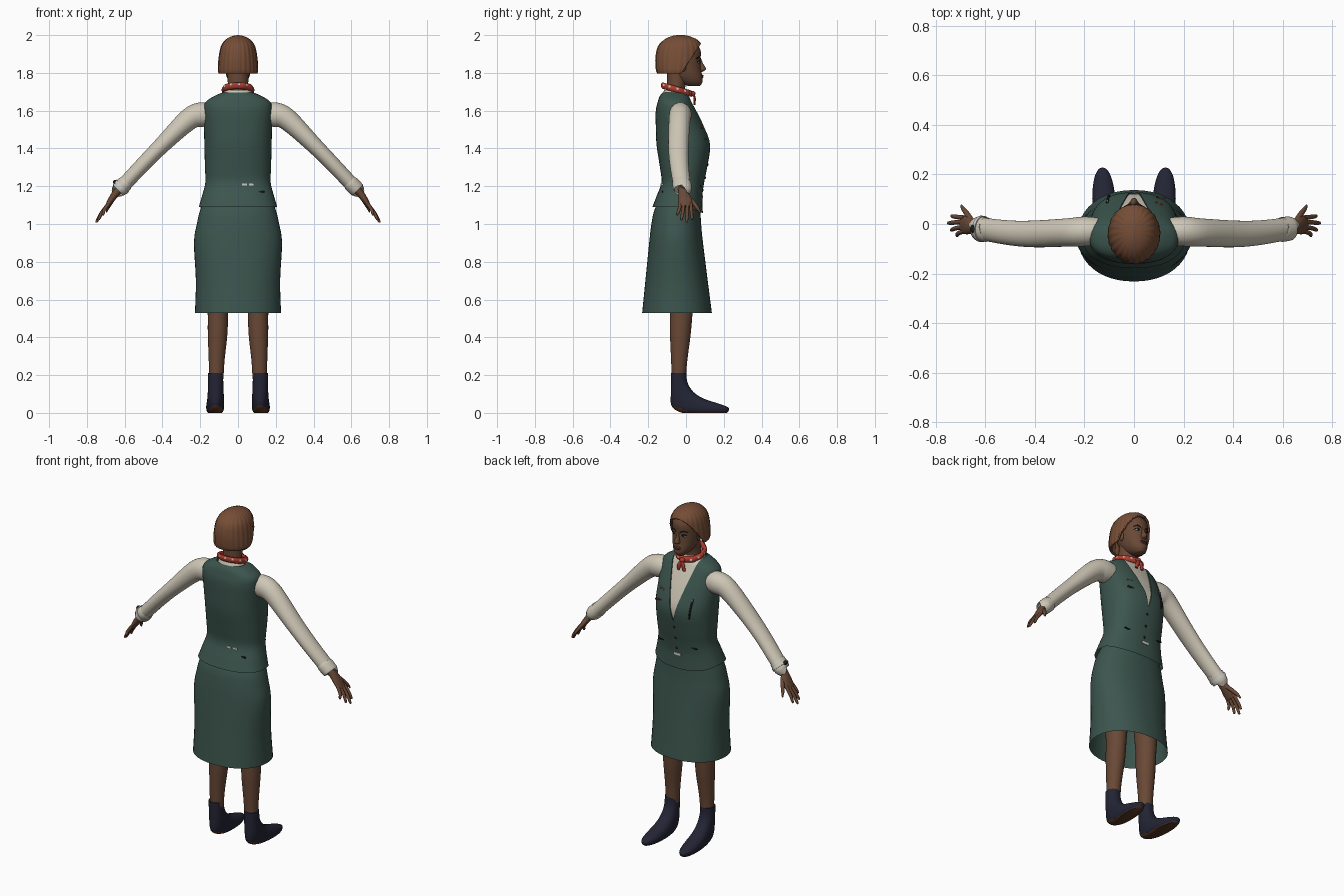
import bpy, bmesh, math
from mathutils import Vector, Matrix
from mathutils.bvhtree import BVHTree

cube = bpy.data.objects.get("Cube")
if cube:
    bpy.data.objects.remove(cube, do_unlink=True)


def material(name, r, g, b):
    m = bpy.data.materials.new(name)
    m.use_nodes = True
    m.diffuse_color = (r, g, b, 1)
    bsdf = m.node_tree.nodes["Principled BSDF"]
    bsdf.inputs["Base Color"].default_value = (r, g, b, 1)
    bsdf.inputs["Roughness"].default_value = 0.8
    return m


GREEN = material("dark green cloth", .045, .09, .075)
CREAM = material("cream cloth", .62, .57, .47)
SKIN = material("brown skin", .14, .065, .036)
HAIR = material("auburn hair", .18, .075, .037)
RED = material("red scarf", .42, .045, .028)
NAVY = material("navy leather", .017, .018, .035)
SOLE = material("brown sole", .09, .035, .017)
BLACK = material("black", .012, .012, .012)
SILVER = material("silver", .6, .6, .58)
LIP = material("lip", .16, .045, .035)


def add(name, bm, mat, mirror=False):
    me = bpy.data.meshes.new(name)
    bm.to_mesh(me)
    bm.free()
    ob = bpy.data.objects.new(name, me)
    bpy.context.collection.objects.link(ob)
    me.materials.append(mat)
    bpy.ops.object.select_all(action="DESELECT")
    ob.select_set(True)
    bpy.context.view_layer.objects.active = ob
    bpy.ops.object.shade_smooth_by_angle(angle=math.radians(50))
    if mirror:
        ob.modifiers.new("mirror", "MIRROR").use_clip = False
    return ob


def spline(rows, k=4):
    """Smooth rows of numbers with a Catmull-Rom curve."""
    out = []
    last = len(rows) - 1
    for i in range(last):
        a, b, c, d = rows[max(i - 1, 0)], rows[i], rows[i + 1], rows[min(i + 2, last)]
        for s in range(k):
            t = s / k
            out.append([q + t / 2 * (r - p + t * (2 * p - 5 * q + 4 * r - w + t * (3 * (q - r) + w - p)))
                        for p, q, r, w in zip(a, b, c, d)])
    return out + [list(rows[-1])]


def skin_rings(rings, caps=True):
    bm = bmesh.new()
    vs = [[bm.verts.new(p) for p in ring] for ring in rings]
    n = len(vs[0])
    for a, b in zip(vs, vs[1:]):
        for j in range(n):
            k = (j + 1) % n
            bm.faces.new((a[j], a[k], b[k], b[j]))
    if caps:
        bm.faces.new(vs[0][::-1])
        bm.faces.new(vs[-1])
    return bm


def power(v, e):
    return math.copysign(abs(v) ** (2 / e), v)


def body(rows, cx=0, e=2, n=48, caps=True, ripple=0):
    """Stack of level rings; rows are height, back, front, half width."""
    rings = []
    for z, back, front, rx in spline(rows):
        ring = []
        for j in range(n):
            a = math.tau * j / n
            f = 1 + ripple * math.sin(a * 24)
            ring.append((cx + rx * f * power(math.cos(a), e),
                         (back + front) / 2 + (front - back) / 2 * f * power(math.sin(a), e), z))
        rings.append(ring)
    return skin_rings(rings, caps)


def tube(rows, n=20, k=4):
    """Oval tube along a path; rows are x, y, z, thickness, breadth."""
    rows = spline(rows, k)
    rings = []
    for i, r in enumerate(rows):
        p = Vector(r[:3])
        t = (Vector(rows[min(i + 1, len(rows) - 1)][:3]) - Vector(rows[max(i - 1, 0)][:3])).normalized()
        v = Vector((0, 1, 0)) if abs(t.y) < .9 else Vector((0, 0, 1))
        u = v.cross(t).normalized()
        v = t.cross(u)
        rings.append([p + u * r[3] * math.cos(math.tau * j / n) + v * r[4] * math.sin(math.tau * j / n)
                      for j in range(n)])
    return skin_rings(rings)


def blob(name, loc, size, mat, mirror=False, box=False):
    bm = bmesh.new()
    m = Matrix.Translation(loc) @ Matrix.Diagonal((*size, 1))
    if box:
        bmesh.ops.create_cube(bm, size=2, matrix=m)
    else:
        bmesh.ops.create_uvsphere(bm, u_segments=20, v_segments=12, radius=1, matrix=m)
    return add(name, bm, mat, mirror)


def paint(ob, mat, rule):
    ob.data.materials.append(mat)
    for p in ob.data.polygons:
        if rule(p.center):
            p.material_index = len(ob.data.materials) - 1


# Skirt, open at the hem
add("skirt", body([(.53, -.232, .137, .228), (.7, -.215, .115, .223), (.9, -.195, .09, .233),
                   (1.0, -.183, .08, .218), (1.08, -.165, .076, .198), (1.18, -.11, .07, .155)],
                  e=2.15, caps=False), GREEN)

# Vest with a pointed front hem and a sunken V of shirt
bm = body([(1.09, -.178, .089, .208), (1.15, -.155, .087, .19), (1.22, -.13, .096, .173),
           (1.3, -.138, .112, .175), (1.42, -.156, .128, .178), (1.52, -.16, .095, .18),
           (1.6, -.16, .058, .181), (1.645, -.15, .035, .172), (1.675, -.14, .022, .13),
           (1.695, -.125, .006, .085)], e=2.3, caps=False)
for v in bm.verts:
    if v.co.z < 1.13 and v.co.y > 0:
        v.co.z -= (1.13 - v.co.z) * v.co.y * 9
V_LOW, V_SLOPE = 1.355, .25
for s in (-1, 1):
    bmesh.ops.bisect_plane(bm, geom=bm.verts[:] + bm.edges[:] + bm.faces[:], dist=1e-5,
                           plane_co=(0, 0, V_LOW), plane_no=(s, 0, -V_SLOPE))


def in_opening(c):
    return c.y > -.04 and c.z > V_LOW and abs(c.x) < V_SLOPE * (c.z - V_LOW)


opening = [f for f in bm.faces if in_opening(f.calc_center_median())]
new = bmesh.ops.extrude_face_region(bm, geom=opening)["geom"]
bmesh.ops.delete(bm, geom=[f for f in opening if f.is_valid], context="FACES")
for f in [g for g in new if isinstance(g, bmesh.types.BMFace)]:
    f.material_index = 1
bmesh.ops.translate(bm, verts=[g for g in new if isinstance(g, bmesh.types.BMVert)], vec=(0, -.006, 0))
vest = add("vest", bm, GREEN)
vest.data.materials.append(CREAM)
tree = BVHTree.FromPolygons([v.co for v in vest.data.vertices], [p.vertices for p in vest.data.polygons])


def on_vest(x, z, side=1):
    return tree.ray_cast(Vector((x, side, z)), Vector((0, -side, 0)))[0]


# Vest fittings
for i, z in enumerate((1.315, 1.245, 1.18)):
    blob(f"vest_button_{i + 1}", on_vest(0, z), (.007, .004, .007), BLACK)
blob("front_buckle", on_vest(-.005, 1.145), (.022, .004, .007), SILVER, box=True)
blob("pocket_trim", on_vest(.1, 1.45), (.03, .004, .004), SOLE, box=True)
for x in (.09, .11):
    blob("lapel_pin", on_vest(x, 1.51), (.006, .004, .006), RED)
for s in (-1, 1):
    blob("lower_pocket", on_vest(s * .1, 1.2), (.03, .003, .003), BLACK, box=True)
pen = [on_vest(-.1 - .008 * t, 1.39 + .11 * t) for t in (0, .5, 1)]
add("pen", tube([(p.x, p.y + .004, p.z, .005, .005) for p in pen], n=10), BLACK)
blob("pen_clip", pen[2] + Vector((0, .01, -.015)), (.003, .003, .018), SILVER, box=True)
for x in (.035, .07):
    blob("back_buckle", on_vest(x, 1.21, -1), (.013, .004, .005), SILVER, box=True)
blob("back_strap", on_vest(.12, 1.17, -1), (.02, .003, .004), BLACK, box=True)

# Collar, neck and scarf
add("collar", body([(1.66, -.125, .02, .088), (1.69, -.122, .012, .08), (1.71, -.115, .0, .07)], caps=False), CREAM)
add("neck", body([(1.66, -.11, .0, .06), (1.72, -.1, -.005, .054), (1.8, -.1, .02, .056)]), SKIN)
ring = bmesh.new()
for i in range(48):
    for j in range(10):
        a, b = math.tau * i / 48, math.tau * j / 10
        r = .074 + .012 * math.cos(b) + .002 * math.sin(a * 9)
        y = r * math.sin(a) * .98
        ring.verts.new((r * math.cos(a), y - .05, 1.712 - .28 * y + .018 * math.sin(b)))
ring.verts.ensure_lookup_table()
for i in range(48):
    for j in range(10):
        k, m = (i + 1) % 48, (j + 1) % 10
        f = ring.faces.new([ring.verts[q] for q in (i * 10 + j, k * 10 + j, k * 10 + m, i * 10 + m)])
        f.material_index = int(i % 4 == 0 and j == 0)
scarf = add("scarf", ring, RED)
scarf.data.materials.append(CREAM)
blob("scarf_knot", (0, .036, 1.69), (.016, .014, .014), RED)
for s in (-1, 1):
    add("scarf_tail", tube([(0, .038, 1.69, .006, .006), (s * .012, .046, 1.665, .012, .006),
                            (s * .02, .045, 1.632, .009, .005)], n=10), RED)

# Head and face
add("head", body([(1.73, .015, .072, .022), (1.75, -.04, .087, .044), (1.78, -.07, .086, .06),
                  (1.82, -.1, .08, .07), (1.87, -.12, .077, .077), (1.92, -.12, .077, .077),
                  (1.96, -.1, .05, .062), (1.985, -.06, .01, .03)], e=2.1), SKIN)
add("nose", body([(1.806, .06, .086, .012), (1.815, .06, .103, .017), (1.828, .06, .104, .014),
                  (1.85, .06, .09, .009), (1.875, .06, .08, .008)], n=16), SKIN)
blob("upper_lip", (0, .083, 1.786), (.022, .01, .005), LIP)
blob("lower_lip", (0, .083, 1.778), (.02, .01, .006), LIP)
blob("eye", (.032, .065, 1.857), (.014, .008, .006), SILVER, True)
blob("iris", (.031, .07, 1.857), (.006, .005, .006), BLACK, True)
add("eyelid", tube([(.016, .071, 1.857, .002, .003), (.032, .073, 1.865, .003, .003),
                    (.049, .061, 1.858, .002, .003)], n=8), BLACK, True)
add("eyebrow", tube([(.014, .076, 1.876, .003, .003), (.034, .071, 1.884, .003, .003),
                     (.054, .055, 1.876, .002, .002)], n=8), BLACK, True)
blob("ear", (.076, -.015, 1.835), (.008, .016, .028), SKIN, True)

# Bobbed hair, cut away in front of the face
bm = body([(1.797, -.152, .06, .102), (1.82, -.159, .075, .106), (1.88, -.161, .088, .102),
           (1.94, -.148, .084, .09), (1.975, -.116, .06, .066), (1.993, -.08, .02, .035),
           (2.0, -.05, -.01, .005)], n=144, ripple=.012)
bm.faces.ensure_lookup_table()
bmesh.ops.delete(bm, geom=[f for f in bm.faces if len(f.verts) > 4 and f.calc_center_median().z < 1.9],
                 context="FACES_ONLY")
bmesh.ops.bisect_plane(bm, geom=bm.verts[:] + bm.edges[:] + bm.faces[:], clear_outer=True,
                       plane_co=(0, -.03, 1.79), plane_no=(0, .15, -.1))
hair = add("hair", bm, HAIR)
solid = hair.modifiers.new("thickness", "SOLIDIFY")
solid.thickness, solid.offset = .012, -1

# Sleeves, cuffs and hands
add("sleeve", tube([(.14, -.03, 1.575, .06, .055), (.2, -.03, 1.578, .065, .06), (.265, -.034, 1.55, .057, .057),
                    (.4, -.04, 1.42, .044, .054), (.5, -.036, 1.318, .04, .05),
                    (.6, -.022, 1.212, .038, .046), (.625, -.018, 1.187, .036, .044)], n=32), CREAM, True)
add("cuff", tube([(.595, -.022, 1.217, .04, .048), (.6, -.022, 1.212, .042, .05),
                  (.63, -.018, 1.182, .041, .048), (.634, -.018, 1.178, .034, .04)], n=32), CREAM, True)
add("palm", tube([(.615, -.018, 1.198, .021, .026), (.645, -.014, 1.165, .02, .026),
                  (.67, -.006, 1.13, .017, .036), (.695, -.003, 1.092, .011, .036)]), SKIN, True)
fingers = {"index": (.026, .032, 1.022), "middle": (.008, .004, 1.008),
           "ring": (-.011, -.024, 1.02), "little": (-.029, -.046, 1.045)}
for name, (y0, y1, z1) in fingers.items():
    x1 = .75 - (z1 - 1.008) * .9
    add(name + "_finger", tube([(.685, y0, 1.108, .01, .009), ((.69 + x1) / 2 + .006, (y0 + y1) / 2, (1.1 + z1) / 2, .009, .009),
                                (x1 - .003, y1, z1 + .008, .007, .007), (x1, y1, z1, .003, .003)], n=12), SKIN, True)
add("thumb", tube([(.648, .0, 1.155, .012, .012), (.67, .035, 1.118, .011, .012),
                   (.69, .062, 1.083, .008, .009), (.697, .075, 1.062, .003, .004)], n=12), SKIN, True)
add("watch_strap", tube([(-.61, -.02, 1.202, .046, .053), (-.621, -.019, 1.191, .046, .053)], n=32, k=1), SILVER)
blob("watch_dial", (-.65, -.02, 1.222), (.012, .016, .012), BLACK)

# Legs and shoes
add("leg", tube([(.115, -.038, .18, .038, .037), (.113, -.036, .28, .042, .043), (.108, -.03, .42, .052, .055),
                 (.106, -.025, .55, .055, .061), (.104, -.025, .75, .07, .075)], n=28), SKIN, True)
bm = body([(0, -.02, .215, .036), (.012, -.05, .226, .044), (.03, -.072, .222, .047), (.05, -.08, .17, .046),
           (.075, -.081, .095, .044), (.11, -.08, .04, .042), (.16, -.08, .008, .04), (.212, -.08, .002, .04)],
          cx=.118, e=2.2, n=40)
for v in bm.verts:
    v.co.x += .04 * max(v.co.y, 0)
shoe = add("shoe", bm, NAVY, True)
paint(shoe, SOLE, lambda c: c.z < max(.004, .04 - .35 * (c.y + .08)))
